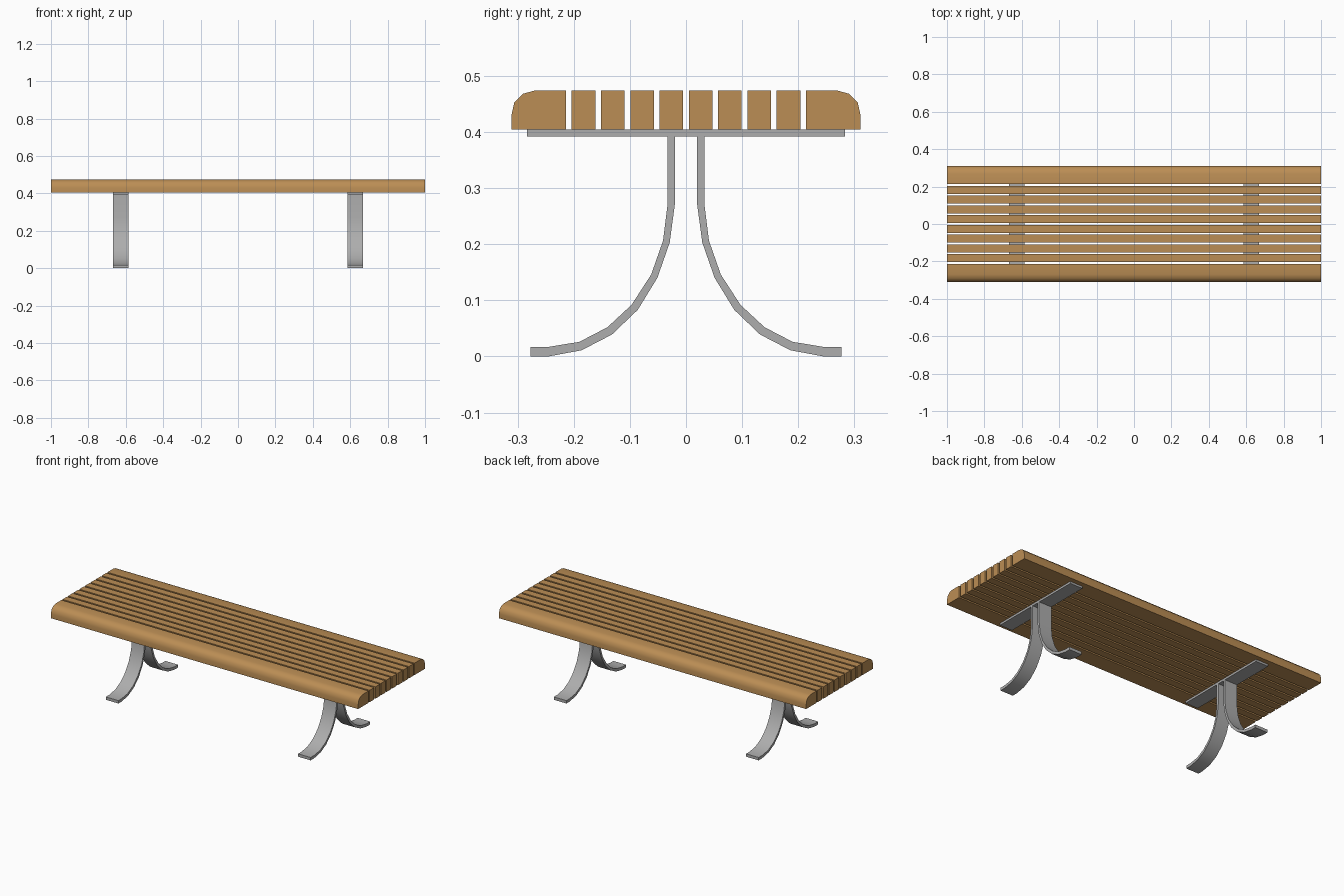
import bpy
import bmesh
import math

cube = bpy.data.objects.get("Cube")
if cube:
    bpy.data.objects.remove(cube, do_unlink=True)


def make_material(name, rgb, roughness):
    mat = bpy.data.materials.new(name)
    mat.use_nodes = True
    mat.diffuse_color = (*rgb, 1)
    bsdf = mat.node_tree.nodes["Principled BSDF"]
    bsdf.inputs["Base Color"].default_value = (*rgb, 1)
    bsdf.inputs["Roughness"].default_value = roughness
    return mat


wood = make_material("warm wood", (0.50, 0.27, 0.09), 0.6)
steel = make_material("grey steel", (0.42, 0.42, 0.42), 0.5)


def extrude_profile(name, points, x_centre, width, mat):
    """Sweep a closed (y, z) outline along x."""
    bm = bmesh.new()
    start = x_centre - width / 2
    face = bm.faces.new([bm.verts.new((start, y, z)) for y, z in points])
    swept = bmesh.ops.extrude_face_region(bm, geom=[face])
    verts = [v for v in swept["geom"] if isinstance(v, bmesh.types.BMVert)]
    bmesh.ops.translate(bm, verts=verts, vec=(width, 0, 0))
    bmesh.ops.recalc_face_normals(bm, faces=bm.faces)
    mesh = bpy.data.meshes.new(name)
    bm.to_mesh(mesh)
    bm.free()
    mesh.materials.append(mat)
    obj = bpy.data.objects.new(name, mesh)
    bpy.context.collection.objects.link(obj)
    bpy.ops.object.select_all(action="DESELECT")
    obj.select_set(True)
    bpy.context.view_layer.objects.active = obj
    bpy.ops.object.shade_smooth_by_angle(angle=math.radians(40))
    return obj


def rectangle(y0, y1, z0, z1):
    return [(y0, z0), (y1, z0), (y1, z1), (y0, z1)]


SEAT_BOTTOM, SEAT_TOP = 0.404, 0.474
PLATE_BOTTOM = 0.392

# Straight inner slats
for i in range(8):
    y = (i - 3.5) * 0.0522
    extrude_profile(f"slat_{i + 1}",
                    rectangle(y - 0.021, y + 0.021, SEAT_BOTTOM, SEAT_TOP),
                    0, 2, wood)

# Rounded outer slats
edge_outline = [(0.214, SEAT_BOTTOM), (0.311, SEAT_BOTTOM), (0.311, 0.43),
                (0.306, 0.453), (0.291, 0.468), (0.269, SEAT_TOP),
                (0.214, SEAT_TOP)]

# Flared leg strap: centre side going down, then outer side going up
leg_outline = [(0.02, PLATE_BOTTOM), (0.02, 0.27), (0.029, 0.203),
               (0.051, 0.14), (0.086, 0.083), (0.132, 0.039),
               (0.186, 0.011), (0.245, 0), (0.277, 0),
               (0.277, 0.017), (0.245, 0.017), (0.19, 0.026),
               (0.14, 0.052), (0.097, 0.092), (0.062, 0.146),
               (0.041, 0.206), (0.033, 0.27), (0.033, PLATE_BOTTOM)]

for end, side in (("front", -1), ("back", 1)):
    extrude_profile(f"{end}_edge_slat",
                    [(side * y, z) for y, z in edge_outline], 0, 2, wood)
    for hand, sx in (("left", 1), ("right", -1)):
        extrude_profile(f"{end}_{hand}_leg",
                        [(side * y, z) for y, z in leg_outline],
                        sx * 0.626, 0.082, steel)

# Support plates under the slats
for hand, sx in (("left", 1), ("right", -1)):
    extrude_profile(f"{hand}_support_plate",
                    rectangle(-0.283, 0.283, PLATE_BOTTOM, SEAT_BOTTOM),
                    sx * 0.626, 0.082, steel)
